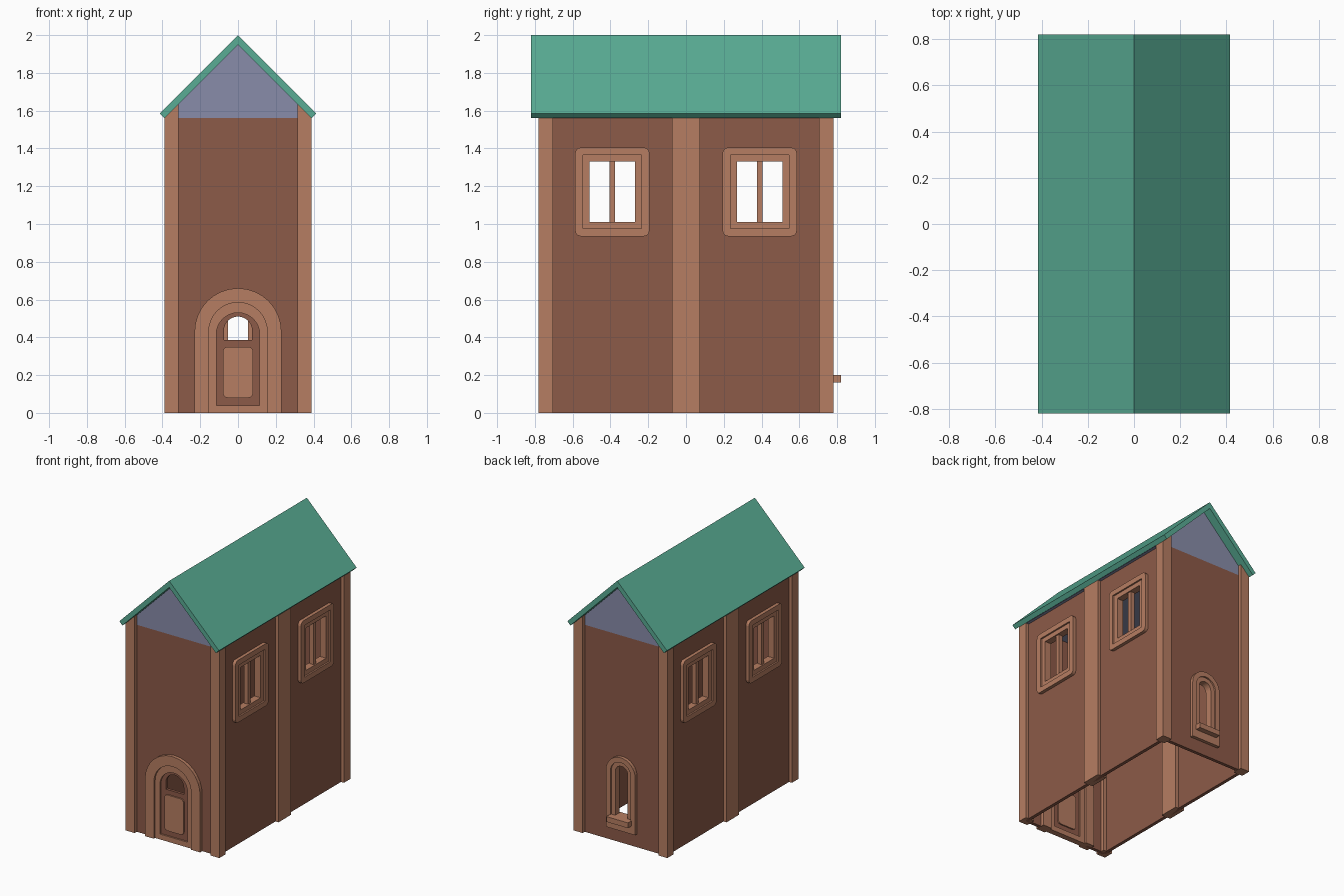
import bpy, bmesh, math
from mathutils import Matrix

if "Cube" in bpy.data.objects:
    bpy.data.objects.remove(bpy.data.objects["Cube"])


def material(name, rgb):
    m = bpy.data.materials.new(name)
    m.diffuse_color = (*rgb, 1)
    m.use_nodes = True
    m.node_tree.nodes["Principled BSDF"].inputs["Base Color"].default_value = m.diffuse_color
    return m


TRIM = material("light_brown_trim", (0.47, 0.207, 0.122))
WALL = material("dark_brown_wall", (0.265, 0.103, 0.065))
GABLE = material("blue_grey_gable", (0.248, 0.264, 0.40))
ROOF = material("green_roof", (0.100, 0.415, 0.298))

FRONT, RIGHT, BACK, LEFT = 0, 90, 180, 270


def plate(name, side, near, far, loops, mat):
    """Extrude an outline (extra loops are holes) between two distances from
    the centre, facing the given side; u runs along the side, v runs up."""
    cu = bpy.data.curves.new(name, 'CURVE')
    cu.dimensions = '2D'
    cu.fill_mode = 'BOTH'
    cu.extrude = (far - near) / 2
    for loop in loops:
        sp = cu.splines.new('POLY')
        sp.points.add(len(loop) - 1)
        for p, (u, v) in zip(sp.points, loop):
            p.co = (u, v, 0, 1)
        sp.use_cyclic_u = True
    tmp = bpy.data.objects.new(name + "_curve", cu)
    bpy.context.scene.collection.objects.link(tmp)
    dg = bpy.context.evaluated_depsgraph_get()
    me = bpy.data.meshes.new_from_object(tmp.evaluated_get(dg))
    bpy.data.objects.remove(tmp)
    bpy.data.curves.remove(cu)
    bm = bmesh.new()
    bm.from_mesh(me)
    bmesh.ops.remove_doubles(bm, verts=bm.verts, dist=1e-5)
    bm.transform(Matrix.Rotation(math.radians(side), 4, 'Z')
                 @ Matrix.Rotation(math.pi / 2, 4, 'X')
                 @ Matrix.Translation((0, 0, (near + far) / 2)))
    bmesh.ops.recalc_face_normals(bm, faces=bm.faces)
    for f in bm.faces:
        f.material_index = 0
        f.smooth = False
    bm.to_mesh(me)
    bm.free()
    me.name = name
    me.materials.clear()
    me.materials.append(mat)
    ob = bpy.data.objects.new(name, me)
    bpy.context.scene.collection.objects.link(ob)
    return ob


def rect(u0, u1, v0, v1, r=0.0):
    """Rectangle, with rounded corners when r is given."""
    if r == 0:
        return [(u0, v0), (u1, v0), (u1, v1), (u0, v1)]
    pts = []
    for i, (u, v) in enumerate([(u1 - r, v1 - r), (u0 + r, v1 - r),
                                (u0 + r, v0 + r), (u1 - r, v0 + r)]):
        for k in range(4):
            a = math.radians(90 * i + 30 * k)
            pts.append((u + r * math.cos(a), v + r * math.sin(a)))
    return pts


def arch(r, base, spring, n=16):
    """Round-topped outline from bottom right over the top to bottom left."""
    return ([(r, base)] + [(r * math.cos(math.pi * k / n), spring + r * math.sin(math.pi * k / n))
                           for k in range(n + 1)] + [(-r, base)])


# Roof and the gable block under it
plate("roof", FRONT, -0.82, 0.82,
      [[(0, 2), (-0.415, 1.585), (-0.39, 1.56), (0, 1.95), (0.39, 1.56), (0.415, 1.585)]], ROOF)
plate("gable_block", FRONT, -0.755, 0.755,
      [[(-0.388, 1.56), (0.388, 1.56), (0, 1.948)]], GABLE)

# Posts at the corners and in the middle of the long sides, cut to the roof slope
for s, sname in ((-1, "left"), (1, "right")):
    post = [(s * u, v) for u, v in ((0.315, 0), (0.39, 0), (0.39, 1.56), (0.315, 1.635))]
    for d0, d1, pname in ((0.705, 0.78, "front"), (-0.075, 0.075, "middle"), (-0.78, -0.705, "back")):
        plate(f"{sname}_{pname}_post", FRONT, d0, d1, [post], TRIM)

# Front wall with door notch, back wall with arched window hole
plate("front_wall", FRONT, 0.73, 0.755,
      [[(0.35, 0)] + [(0.35, 1.56), (-0.35, 1.56), (-0.35, 0)] + arch(0.19, 0, 0.43)[::-1]], WALL)
plate("back_wall", BACK, 0.73, 0.755,
      [rect(-0.35, 0.35, 0, 1.56), arch(0.10, 0.13, 0.53)], WALL)

# Door: arched frame, leaf border, sunk panel with peephole, raised field
plate("door_frame", FRONT, 0.705, 0.78,
      [arch(0.23, 0, 0.43) + arch(0.155, 0, 0.43)[::-1]], TRIM)
plate("door_leaf", FRONT, 0.72, 0.765,
      [arch(0.155, 0, 0.43), arch(0.115, 0.04, 0.415)], TRIM)
plate("door_sunk_panel", FRONT, 0.732, 0.753,
      [arch(0.115, 0.04, 0.415), arch(0.075, 0.385, 0.435)], WALL)
plate("door_raised_field", FRONT, 0.722, 0.763,
      [rect(-0.08, 0.08, 0.08, 0.35, 0.025)], TRIM)

# Arched back window with sill
plate("back_window_frame", BACK, 0.705, 0.78,
      [arch(0.122, 0.10, 0.53), arch(0.085, 0.16, 0.53)], TRIM)
plate("back_window_inner_frame", BACK, 0.715, 0.768,
      [arch(0.085, 0.16, 0.53), arch(0.052, 0.20, 0.53)], TRIM)
plate("back_window_sill", BACK, 0.705, 0.82, [rect(-0.09, 0.09, 0.16, 0.20)], TRIM)

# Long side walls, each with two framed windows and a centre bar
for side, sname in ((RIGHT, "right"), (LEFT, "left")):
    holes = [rect(c - 0.17, c + 0.17, 0.96, 1.38) for c in (-0.39, 0.39)]
    plate(f"{sname}_wall", side, 0.34, 0.365, [rect(-0.74, 0.74, 0, 1.56)] + holes, WALL)
    for c in (-0.39, 0.39):
        n = f"{sname}_window_{'a' if c < 0 else 'b'}"
        inner = rect(c - 0.155, c + 0.155, 0.975, 1.365)
        plate(n + "_frame", side, 0.315, 0.39,
              [rect(c - 0.197, c + 0.197, 0.935, 1.405, 0.03), inner], TRIM)
        plate(n + "_inner_frame", side, 0.325, 0.378,
              [inner, rect(c - 0.12, c + 0.12, 1.01, 1.33)], TRIM)
        plate(n + "_bar", side, 0.335, 0.368,
              [rect(c - 0.015, c + 0.015, 1.01, 1.33)], TRIM)
